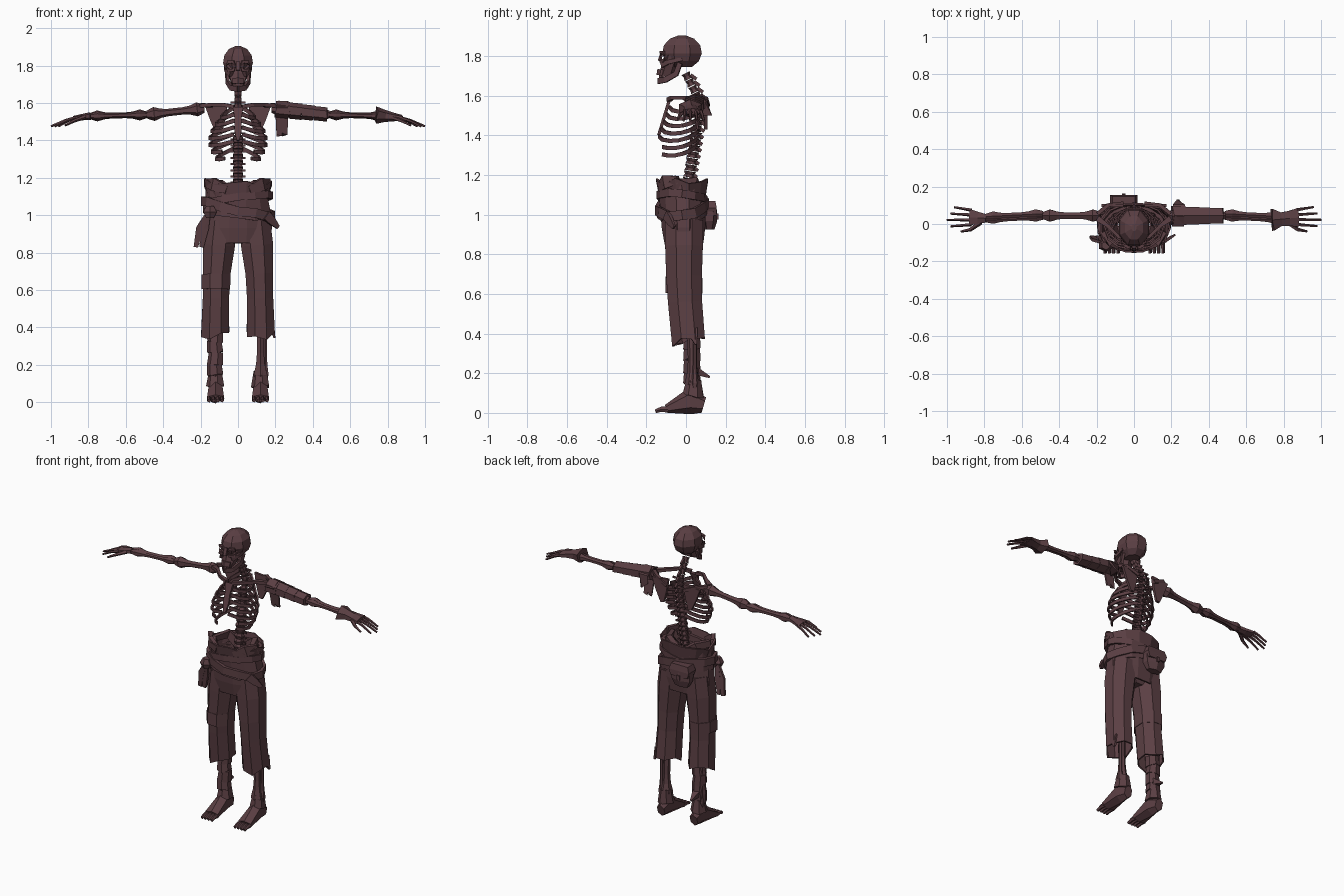
import bpy, bmesh, math, random
from mathutils import Vector

random.seed(4)
if "Cube" in bpy.data.objects:
    bpy.data.objects.remove(bpy.data.objects["Cube"])

maroon = bpy.data.materials.new("dark maroon")
maroon.use_nodes = True
maroon.diffuse_color = (.105, .05, .057, 1)
maroon.node_tree.nodes["Principled BSDF"].inputs["Base Color"].default_value = maroon.diffuse_color

SIDES = (("left", 1), ("right", -1))
FINE, THIN, CLOTH = .005, .008, .01
BONE_PROFILE = (1, 1.7, 1.1, .9, .9, .9, 1.1, 1.7, 1)


def spread(keys, count):
    """Resample a sequence of numbers or vectors evenly."""
    result = []
    for i in range(count):
        place = i / (count - 1) * (len(keys) - 1)
        low = min(int(place), len(keys) - 2)
        result.append(keys[low] + (keys[low + 1] - keys[low]) * (place - low))
    return result


def sweep(name, points, width, depth, sides=4, flip=1, closed=False, hollow=False, fray_start=0, fray_end=0):
    """Sweep a section of the given half width and half depth along the points."""
    points = [Vector((x * flip, y, z)) for x, y, z in points]
    widths = width if isinstance(width, tuple) else (width, width)
    depths = depth if isinstance(depth, tuple) else (depth, depth)
    count = max(len(points), len(widths), len(depths))
    points, widths, depths = (spread(keys, count) for keys in (points, widths, depths))
    run = points[-1] - points[0]
    upright = not closed and abs(run.z) > run.length * .8
    reference = Vector((0, 1, 0)) if upright else Vector((0, 0, 1))
    bm = bmesh.new()
    rings = []
    for i, point in enumerate(points):
        before = points[i - 1] if closed or i > 0 else point
        after = points[(i + 1) % count] if closed or i < count - 1 else point
        along = (after - before).normalized()
        across = along.cross(reference).normalized()
        up = across.cross(along)
        fray = fray_start if i == 0 else fray_end if i == count - 1 else 0
        ring = []
        for j in range(sides):
            angle = math.tau * (j + .5) / sides
            offset = across * math.cos(angle) * widths[i] + up * math.sin(angle) * depths[i]
            offset /= math.cos(math.pi / sides)
            ring.append(bm.verts.new(point + offset + along * random.uniform(-fray, fray)))
        rings.append(ring)
    for i in range(count if closed else count - 1):
        ring, following = rings[i], rings[(i + 1) % count]
        for j in range(sides):
            k = (j + 1) % sides
            bm.faces.new((ring[j], ring[k], following[k], following[j]))
    if not (closed or hollow):
        bm.faces.new(rings[0])
        bm.faces.new(rings[-1])
    bmesh.ops.recalc_face_normals(bm, faces=bm.faces)
    mesh = bpy.data.meshes.new(name)
    bm.to_mesh(mesh)
    bm.free()
    mesh.materials.append(maroon)
    part = bpy.data.objects.new(name, mesh)
    bpy.context.collection.objects.link(part)
    if hollow:
        part.modifiers.new("cloth thickness", "SOLIDIFY").thickness = CLOTH


def bone(name, start, end, radius, flip):
    """Shaft with swollen ends."""
    profile = tuple(radius * scale for scale in BONE_PROFILE)
    sweep(name, (start, end), profile, profile, sides=6, flip=flip)


def sash(name, height, radius, side_tilt, front_tilt, thickness=CLOTH, half_height=.02):
    """Closed cloth band around the waist, tilted sideways and forwards."""
    points = []
    for i in range(12):
        angle = math.tau * i / 12
        x, y = radius * math.cos(angle), radius * math.sin(angle) * .67
        sag = random.uniform(-THIN, THIN)
        points.append((x, y - .02, height + x * side_tilt + y * front_tilt + sag))
    sweep(name, points, thickness, half_height, closed=True)


def spine_depth(z):
    """The back curves most at the shoulders."""
    return .075 - max(z - 1.56, 0) * .5 - max(1.56 - z, 0) * .16


# Skull
latitudes = [math.radians(angle) for angle in range(-60, 90, 28)]
sweep("cranium", [(0, -.02, 1.82 + math.sin(a) * .086) for a in latitudes],
      tuple(math.cos(a) * .08 for a in latitudes), tuple(math.cos(a) * .1 for a in latitudes), sides=8)
sweep("upper_face", ((0, -.07, 1.8), (0, -.1, 1.7)), (.062, .05, .033), .033, sides=6)
sweep("nose_bridge", ((0, -.12, 1.82), (0, -.135, 1.775)), CLOTH, THIN)
sweep("upper_teeth", ((0, -.11, 1.73), (0, -.115, 1.7)), .03, .03, sides=6)
for side, flip in SIDES:
    rim = []
    for i in range(6):
        angle = math.tau * i / 6
        x = .038 + math.cos(angle) * .026
        rim.append((x, x * x * 6 - .13, 1.797 + math.sin(angle) * .026))
    sweep(f"{side}_eye_rim", rim, THIN, THIN, flip=flip, closed=True)
    sweep(f"{side}_cheekbone", ((.035, -.12, 1.755), (.06, -.09, 1.77), (.07, -.02, 1.785)),
          (.012, FINE), (.014, THIN), flip=flip)
    sweep(f"{side}_jaw", ((.06, -.03, 1.765), (.055, -.05, 1.71), (.035, -.105, 1.68), (0, -.138, 1.675)),
          THIN, (.012, .015), flip=flip)
    for i in range(3):
        x, y = CLOTH * (i + .5), THIN * i - .13
        sweep(f"{side}_lower_tooth", ((x, y, 1.68), (x, y, 1.705)), FINE, FINE, flip=flip)

# Spine
spacing = .033
for i in range(19):
    z = 1.09 + i * spacing
    y = spine_depth(z)
    girth = .027 if z < 1.4 else .02
    waisted = (girth, girth * .75, girth)
    top = z + spacing * .9
    sweep("vertebra", ((0, y, z), (0, spine_depth(top), top)), waisted, waisted, sides=6)
    sweep("spine_process", ((0, y + .01, z + .02), (0, y + .04, z)), (THIN, FINE), (CLOTH, THIN))
    if z < 1.6:
        wing_y, wing_z = y + .018, z + .018
        sweep("side_process", ((-.04, wing_y, wing_z), (.04, wing_y, wing_z)), FINE, FINE)

# Rib cage and shoulders
sweep("breastbone", ((0, -.085, 1.575), (0, -.138, 1.4)), (.028, .018, .02, THIN), THIN)
for side, flip in SIDES:
    for i in range(7):
        reach = .09 + math.sin(math.pi * i / 7) * .065
        back = .09 - i * .006
        front = -.085 - min(i, 4) * .013
        last = 3 if i < 5 else 2.5
        path = []
        for angle in spread((.15, last), 7):
            y = (back + front) / 2 + math.cos(angle) * (back - front) / 2
            z = 1.59 - i * .037 - math.sin(angle * .8) * .07
            path.append((math.sin(angle) * reach, y, z))
        sweep(f"{side}_rib", path, FINE, CLOTH, flip=flip)
    sweep(f"{side}_collarbone", ((.02, -.085, 1.58), (.08, -.07, 1.59), (.14, -.01, 1.59), (.195, .03, 1.585)),
          (.013, THIN, CLOTH, .016), CLOTH, flip=flip)
    sweep(f"{side}_shoulder_blade", ((.115, .1, 1.585), (.1, .1, 1.43)), (.06, .04, .012), THIN, flip=flip)
    sweep(f"{side}_blade_ridge", ((.06, .11, 1.55), (.14, .1, 1.585), (.195, .055, 1.59)), CLOTH, CLOTH, flip=flip)

# Arms and hands
shoulder, elbow, wrist = Vector((.18, .045, 1.57)), Vector((.487, .045, 1.537)), Vector((.79, .03, 1.53))
apart = Vector((0, .01, 0))
for side, flip in SIDES:
    bone(f"{side}_upper_arm", shoulder, elbow, .019, flip)
    bone(f"{side}_outer_forearm", elbow + apart, wrist + apart, .015, flip)
    bone(f"{side}_inner_forearm", elbow - apart, wrist - apart, .012, flip)
    sweep(f"{side}_palm", (wrist, (.88, .036, 1.518)), (.022, .032, .044), (.018, .011), sides=6, flip=flip)
    for i in range(4):
        knuckle = Vector((.87, .075 - i * .026, 1.52))
        tip = Vector((1 - abs(i - 2) * .02, .09 - i * .034, 1.475))
        bend = knuckle.lerp(tip, .4) + Vector((0, 0, FINE))
        sweep(f"{side}_finger", (knuckle, bend, tip), (THIN, FINE), (THIN, FINE), sides=5, flip=flip)
    sweep(f"{side}_thumb", ((.82, .01, 1.525), (.875, -.03, 1.505), (.925, -.04, 1.48)),
          (.012, FINE), (CLOTH, FINE), sides=5, flip=flip)

# Hips, shins and feet
centre = .12
for side, flip in SIDES:
    sweep(f"{side}_hip_bone", ((.02, .06, 1.1), (.1, .04, 1.165), (.135, -.05, 1.16), (.1, -.09, 1.1)),
          (.02, CLOTH), (.03, .015), flip=flip)
    bone(f"{side}_shin", (centre, .025, .55), (centre, .035, .09), .021, flip)
    bone(f"{side}_calf_bone", (centre + .026, .045, .5), (centre + .026, .045, .1), CLOTH, flip)
    sweep(f"{side}_foot", ((centre, .09, .04), (centre, .02, .06), (centre, -.1, .02)),
          (.026, .036, .045), (.035, .058, .018), sides=6, flip=flip)
    for i in range(4):
        x = centre + (i - 1.5) * .023
        sweep(f"{side}_toe", ((x, -.09, .018), (x, -.125, .018), (x, -.155, THIN)),
              (CLOTH, THIN), (.014, THIN), sides=5, flip=flip)
    sweep(f"{side}_ankle_wrap", ((centre, .04, .165), (centre, .035, .085)), (.033, .046), (.034, .05),
          sides=7, flip=flip, hollow=True, fray_start=THIN, fray_end=THIN)

# Right shin bandages
for i in range(4):
    z = .36 - i * .06
    lean = FINE * (-1) ** i
    sweep("shin_bandage", ((lean - centre, .03, z + .03), (-centre, .03, z - .035)), (.036, .041), (.037, .041),
          sides=7, fray_start=FINE, fray_end=THIN)
sweep("loose_bandage_end", ((-centre, .055, .21), (-centre, .12, .18)), (.025, FINE), (.02, FINE))

# Left arm wrappings and cuff
for i in range(4):
    start, end = shoulder.lerp(elbow, .08 + i * .215), shoulder.lerp(elbow, .32 + i * .215)
    girth = .05 - i * .003
    sweep("sleeve_wrap", (start, end), girth, girth * .8, sides=6, fray_start=THIN, fray_end=THIN)
sweep("shoulder_cloth", ((.235, -.01, 1.575), (.235, .04, 1.605), (.24, .1, 1.57), (.235, .1, 1.5)), .032, FINE)
for x in (.22, .25):
    sweep("hanging_tatter", ((x, .04, 1.55), (x, .06, 1.43)), (.02, .014), FINE, fray_end=.015)
sweep("left_cuff", ((.742, .022, 1.535), (.875, .034, 1.52)), (.058, .036, .04, .05), (.04, .028, .02, .014),
      sides=6, fray_start=CLOTH)

# Trousers
sweep("hip_cloth", ((0, -.02, 1.175), (0, -.01, .855)), (.172, .15, .165, .172, .165), (.122, .108, .104, .1, .088),
      sides=12, hollow=True, fray_start=.028)
sweep("crotch_cloth", ((0, -.01, .93), (0, -.01, .85)), (.07, .025), (.085, .06))
for side, flip in SIDES:
    sweep(f"{side}_trouser_leg", ((.09, -.01, .97), (.102, -.01, .84), (.114, -.01, .69), (.118, -.005, .56), (.122, .012, .365)),
          (.082, .086, .074, .07, .075), (.095, .095, .09, .086, .084), sides=8, flip=flip, hollow=True, fray_end=.025)
sweep("trouser_tatter", ((.175, .03, .42), (.195, .05, .345)), (.016, FINE), (.03, FINE))
sweep("knee_wrap", ((-.117, -.01, .685), (-.119, -.01, .605)), .077, .093, sides=8, hollow=True,
      fray_start=FINE, fray_end=FINE)

# Waist sashes, knot and tails
sash("waist_roll", height=1.12, radius=.165, side_tilt=.05, front_tilt=.05)
sash("long_sash", height=1.04, radius=.187, side_tilt=-.22, front_tilt=.12, half_height=.025)
sash("lower_sash", height=1.015, radius=.178, side_tilt=-.12, front_tilt=.05, thickness=THIN)
sash("cross_sash", height=1.085, radius=.177, side_tilt=.16, front_tilt=-.12)
for side, flip in SIDES:
    sweep(f"{side}_folded_rim", ((.06, -.13, 1.135), (.13, -.105, 1.165), (.165, -.04, 1.175)),
          .012, (.02, .035, .02), flip=flip)
sweep("sash_end", ((.15, -.1, 1), (.215, -.06, .935)), (CLOTH, THIN, FINE), (.026, .022, CLOTH))
sweep("sash_knot", ((-.15, -.115, 1.05), (-.15, -.115, .985)), (.02, .036, .02), (.02, .03, .02), sides=6)
for x in (-.225, -.195):
    sweep("sash_tail", ((-.16, -.1, 1.01), (x + .02, -.085, .93), (x, -.07, .83)), (.013, .019, .012), THIN)

# Belt pouch at the back
x, y = -.055, .118
sweep("pouch", ((x, y, 1.055), (x, y, .925)), (.062, .068, .066, .045), (.028, .034, .034, .022), sides=6)
sweep("pouch_flap", ((x, y, 1.07), (x, y, .995)), (.06, .073, .06), (.03, .037, .037))
sweep("pouch_toggle", ((x, y + .04, 1.005), (x, y + .04, .975)), CLOTH, FINE)
